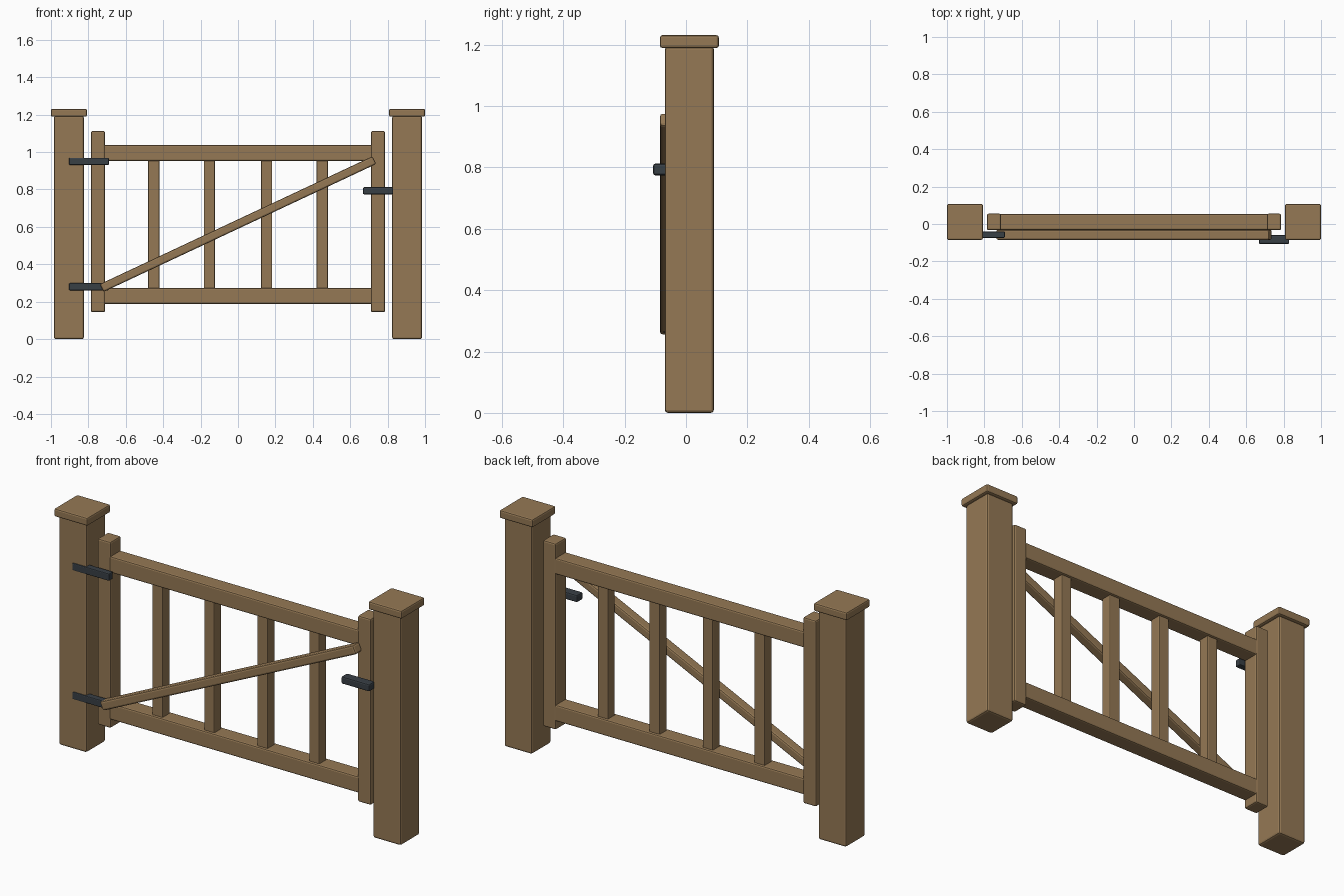
import bpy, bmesh, math
from mathutils import Matrix, Vector

if "Cube" in bpy.data.objects:
    bpy.data.objects.remove(bpy.data.objects["Cube"])


def material(name, rgb):
    m = bpy.data.materials.new(name)
    m.diffuse_color = (*rgb, 1.0)
    m.use_nodes = True
    m.node_tree.nodes["Principled BSDF"].inputs["Base Color"].default_value = m.diffuse_color
    return m


WOOD = material("brown wood", (0.30, 0.19, 0.09))
IRON = material("dark iron", (0.04, 0.05, 0.06))
Y = 0.011  # depth centre of posts and gate frame


def block(name, centre, size, mat=WOOD, bevel=0.008, tilt=0.0):
    """Softly bevelled box, optionally tilted about the y axis."""
    bm = bmesh.new()
    bmesh.ops.create_cube(bm, size=1.0)
    bmesh.ops.scale(bm, vec=Vector(size), verts=bm.verts)
    bmesh.ops.bevel(bm, geom=bm.edges[:], offset=bevel, segments=2,
                    profile=0.5, affect='EDGES')
    bmesh.ops.transform(bm, verts=bm.verts, matrix=Matrix.Translation(centre)
                        @ Matrix.Rotation(-tilt, 4, 'Y'))
    mesh = bpy.data.meshes.new(name)
    bm.to_mesh(mesh)
    bm.free()
    mesh.materials.append(mat)
    ob = bpy.data.objects.new(name, mesh)
    bpy.context.collection.objects.link(ob)
    return ob


# Posts, caps and gate stiles on both sides
for side, s in (("left", -1), ("right", 1)):
    block(f"{side}_post", (s * 0.904, Y, 0.597), (0.16, 0.16, 1.194), bevel=0.01)
    block(f"{side}_post_cap", (s * 0.904, Y, 1.21), (0.192, 0.192, 0.042))
    block(f"{side}_stile", (s * 0.7485, Y, 0.628), (0.075, 0.088, 0.968))

# Horizontal rails
for name, z in (("bottom_rail", 0.231), ("top_rail", 0.995)):
    block(name, (0, Y, z), (1.44, 0.086, 0.085))

# Vertical pickets
for i, x in enumerate((-0.451, -0.153, 0.153, 0.451)):
    block(f"picket_{i + 1}", (x, Y, 0.613), (0.06, 0.06, 0.72), bevel=0.005)

# Diagonal brace across the front
block("diagonal_brace", (0, -0.058, 0.615), (1.61, 0.054, 0.046),
      bevel=0.009, tilt=math.atan2(0.68, 1.45))

# Hinges on the left, latch on the right
for name, z in (("lower_hinge", 0.28), ("upper_hinge", 0.95)):
    block(name, (-0.797, -0.057, z), (0.213, 0.034, 0.038), IRON, bevel=0.005)
block("latch", (0.749, -0.083, 0.793), (0.162, 0.048, 0.038), IRON, bevel=0.007)
